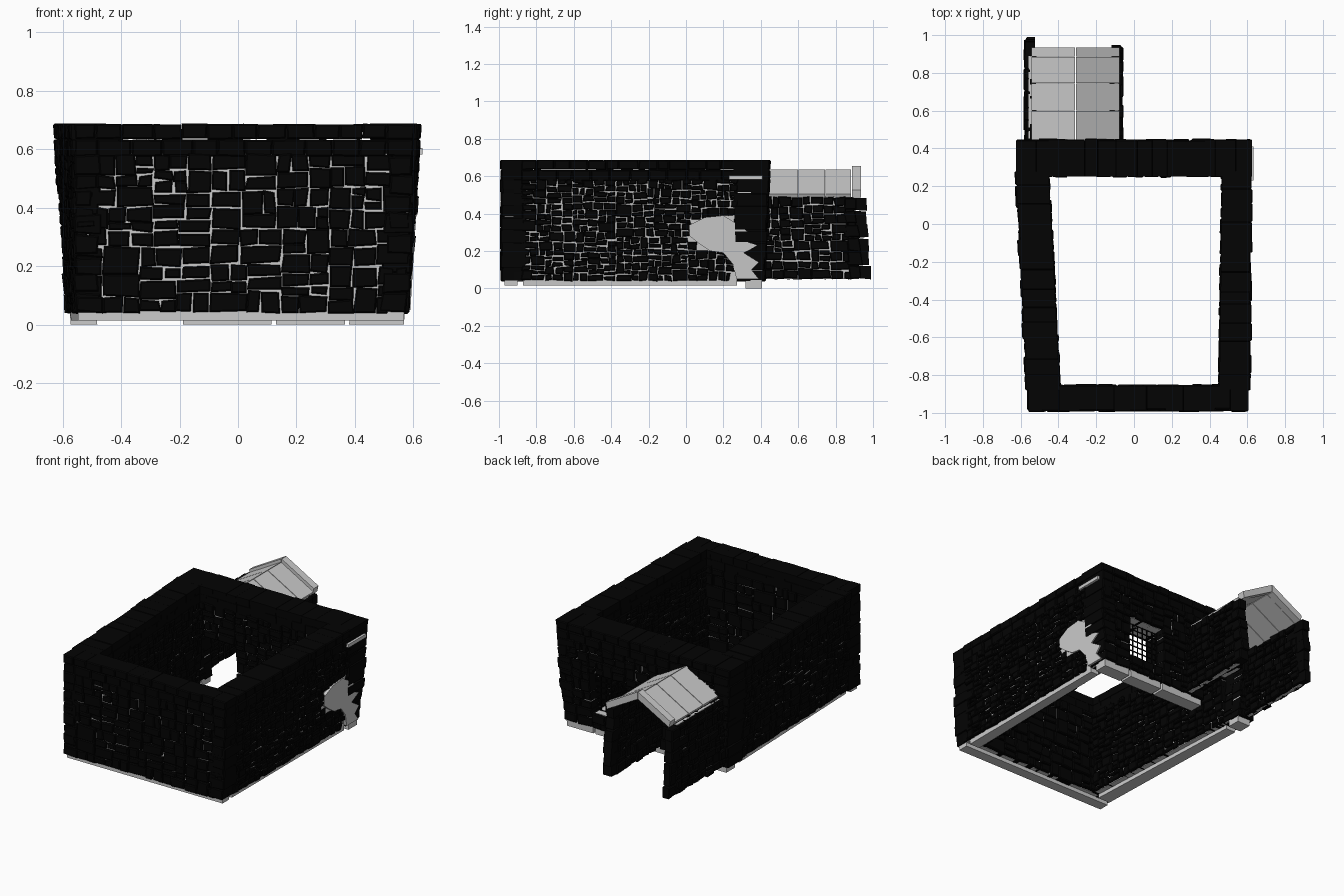
import bpy, bmesh, math, random
from mathutils import Vector

if "Cube" in bpy.data.objects:
    bpy.data.objects.remove(bpy.data.objects["Cube"])
random.seed(4)
R = random.uniform
H = 0.69

dark = bpy.data.materials.new("dark_stone")
dark.diffuse_color = (0.001, 0.001, 0.001, 1)
dark.use_nodes = True
dark.node_tree.nodes["Principled BSDF"].inputs["Base Color"].default_value = dark.diffuse_color


def finish(bm, name, mat=None):
    bmesh.ops.recalc_face_normals(bm, faces=bm.faces)
    me = bpy.data.meshes.new(name)
    bm.to_mesh(me)
    bm.free()
    ob = bpy.data.objects.new(name, me)
    bpy.context.collection.objects.link(ob)
    if mat:
        me.materials.append(mat)
    return ob


def loft(bm, rings):
    rows = [[bm.verts.new(p) for p in r] for r in rings]
    n = len(rows[0])
    for a, b in zip(rows, rows[1:]):
        for i in range(n):
            bm.faces.new((a[i], a[(i + 1) % n], b[(i + 1) % n], b[i]))
    bm.faces.new(rows[0])
    bm.faces.new(rows[-1])


def box(bm, x0, x1, y0, y1, z0, z1):
    loft(bm, [[(x0, y0, z), (x1, y0, z), (x1, y1, z), (x0, y1, z)] for z in (z0, z1)])


def split(r, L, s):
    """Cut a wall rectangle into irregular rubble cells."""
    u0, z0, u1, z1 = r
    w, h = (u1 - u0) * L, z1 - z0
    if w < s * R(0.9, 1.7) and h < s * R(0.6, 1.1):
        return [r]
    t = R(0.38, 0.62)
    if w > 1.35 * h:
        m = u0 + (u1 - u0) * t
        return split((u0, z0, m, z1), L, s) + split((m, z0, u1, z1), L, s)
    m = z0 + h * t
    return split((u0, z0, u1, m), L, s) + split((u0, m, u1, z1), L, s)


def bare(p):
    """Area of the right side where the stones have fallen off."""
    return p.x > .5 and (((p.y - .18) / .17) ** 2 + ((p.z - .3) / .1) ** 2 < 1 or (p.y > .25 and p.z < .18))


class Wall:
    """A battered wall: plan quads (outer a, outer b, inner b, inner a) at bottom and top."""

    def __init__(self, name, bottom, top, h=H):
        self.name, self.h = name, h
        self.b, self.t = [[Vector((*p, 0)) for p in q] for q in (bottom, top)]
        self.L = (self.t[1] - self.t[0]).length
        self.T = (self.t[3] - self.t[0]).length
        self.stones, self.core = bmesh.new(), bmesh.new()

    def P(self, u, z, w):
        f = lambda q: q[0].lerp(q[1], u).lerp(q[3].lerp(q[2], u), w)
        p = f(self.b).lerp(f(self.t), z / self.h)
        p.z = z
        return p

    def stone(self, r, wf, wb, gap=0.002, jit=0.005):
        u0, z0, u1, z1 = r
        L, T = self.L, self.T
        d = 1 if wb > wf else -1
        wf -= d * R(0.006, 0.02) / T
        quad = [(u0, z0, 1, 1), (u1, z0, -1, 1), (u1, z1, -1, -1), (u0, z1, 1, -1)]
        quad = [(u + (a * gap + R(-jit, jit)) / L, z + b * gap + R(-jit, jit), a, b) for u, z, a, b in quad]
        ring = lambda w, k: [self.P(u + a * k / L, z + b * k, w) for u, z, a, b in quad]
        loft(self.stones, [ring(wb, 0), ring(wf + d * 0.006 / T, 0), ring(wf, 0.005)])

    def fill(self, r, s, base=None):
        """Rubble on both faces, with a mortar core between them."""
        u0, z0, u1, z1 = r
        for wf, wb in ((0, 0.5), (1, 0.5)):
            for c in split(r, self.L, s):
                if self.name != "right_wall" or not bare(self.P((c[0] + c[2]) / 2, (c[1] + c[3]) / 2, wf)):
                    self.stone(c, wf, wb)
        e, k = 0.008 / self.L, 0.006 / self.T
        quad = lambda z, w: [self.P(u0 + e, z, k), self.P(u1 - e, z, k), self.P(u1 - e, z, w), self.P(u0 + e, z, w)]
        loft(self.core, [quad(z, 1 - k) for z in (z0, z1)])
        if base is not None:
            loft(self.core, [quad(z, 0.7) for z in (base, z0 + .02)])

    def course(self, z0, z1, s):
        """One row of stones running right through the wall."""
        n = round(self.L / s)
        cuts = [0] + [(i + R(-0.2, 0.2)) / n for i in range(1, n)] + [1]
        for a, b in zip(cuts, cuts[1:]):
            self.stone((a, z0, b, z1), 0, 1 + 0.008 / self.T, 0.001, 0.002)

    def quoins(self, u0, u1, z0, z1, s):
        n = round((z1 - z0) / s)
        for i in range(n):
            a, b = (z0 + (z1 - z0) * (i + k) / n for k in (0, 1))
            if not bare(self.P((u0 + u1) / 2, (a + b) / 2, 0.5)):
                self.stone((u0 - R(0, 0.015) / self.L, a, u1 + R(0, 0.015) / self.L, b), 0, 1 + 0.01 / self.T)

    def done(self):
        finish(self.stones, self.name + "_stones", dark)
        finish(self.core, self.name + "_mortar")


# Main room: front, left and right walls
plain = [
    ("front_wall", [(-.555, -.975), (.575, -.975), (.575, -.87), (-.555, -.87)],
     [(-.56, -.975), (.605, -.975), (.605, -.865), (-.56, -.865)], 0.1, True),
    ("right_wall", [(.57, -.88), (.57, .28), (.485, .28), (.46, -.88)],
     [(.605, -.88), (.615, .28), (.475, .28), (.46, -.88)], 0.065, False),
    ("left_wall", [(-.54, -.88), (-.575, .28), (-.47, .28), (-.41, -.88)],
     [(-.56, -.88), (-.62, .28), (-.46, .28), (-.4, -.88)], 0.075, False),
]
for name, b, t, s, ends in plain:
    w = Wall(name, b, t)
    e = 0.08 / w.L
    w.fill((0, .04, 1, .585), s, 0.015)
    if ends:
        w.quoins(0, e, .04, .58, .065)
        w.quoins(1 - e, 1, .04, .58, .065)
    w.course(.575, .634, .1)
    w.course(.634, H - .003, .09)
    w.done()

# Back wall with doorway and window
w = Wall("back_wall", [(-.58, .41), (.575, .41), (.575, .28), (-.58, .28)],
         [(-.625, .437), (.625, .437), (.625, .26), (-.625, .26)])
U = lambda x: (x + .60) / 1.20
for x0, z0, x1, z1, base in [(-.60, .04, -.49, .585, 0), (-.49, .36, -.2, .585, None),
                             (-.2, .04, .13, .585, 0), (.13, .04, .39, .14, 0),
                             (.13, .4, .39, .585, None), (.39, .04, .60, .585, 0)]:
    w.fill((U(x0), z0, U(x1), z1), .085, base)
w.quoins(0, .07, .04, .58, .065)
w.quoins(.93, 1, .04, .58, .065)
w.course(.575, .634, .1)
w.course(.634, H - .003, .09)
w.done()

# Window lattice
bm = bmesh.new()
for i in range(8):
    x, z = .13 + .26 * i / 7, .14 + .26 * i / 7
    box(bm, x - .003, x + .003, .362, .368, .13, .41)
    box(bm, .12, .4, .359, .365, z - .003, z + .003)
finish(bm, "window_lattice", dark)

# Bare plaster patch on the right wall
outline = [(.02, .28), (.07, .24), (.13, .2), (.2, .19), (.25, .13), (.27, .05), (.39, .05), (.35, .1),
           (.39, .14), (.31, .19), (.38, .23), (.3, .26), (.35, .29), (.25, .36), (.2, .39), (.1, .38), (.02, .34)]
bm = bmesh.new()
loft(bm, [[(.575 + .06 * z + o, y, z) for y, z in outline] for o in (-.02, .012)])
finish(bm, "plaster_patch")

# Loose slab near the back right corner
bm = bmesh.new()
box(bm, .55, .632, .23, .41, .582, .604)
finish(bm, "corner_slab")

# Porch side walls
for name, x0, x1, y1 in (("porch_left_wall", -.565, -.535, .98), ("porch_right_wall", -.075, -.11, .93)):
    w = Wall(name, [(x0, .41), (x0, y1 + .015), (x1, y1 + .015), (x1, .41)],
             [(x0, .41), (x0, y1 - .03), (x1, y1 - .03), (x1, .41)], .5)
    w.fill((0, .05, .9, .49), .075)
    w.quoins(.88, 1, .05, .49, .07)
    w.done()

# Porch roof: pairs of slabs, with thicker verge slabs at the end
bm = bmesh.new()
for y0, y1, th in ((.43, .598, .02), (.602, .743, .02), (.747, .883, .02), (.887, .935, .04)):
    for side in (-1, 1):
        top = .615 + th
        prof = [(.002, top), (.232, top - .13), (.222, top - .13 - th), (.002, top - th * 1.2)]
        loft(bm, [[(-.31 + side * x, y, z) for x, z in prof] for y in (y0, y1)])
finish(bm, "porch_roof_slabs")
